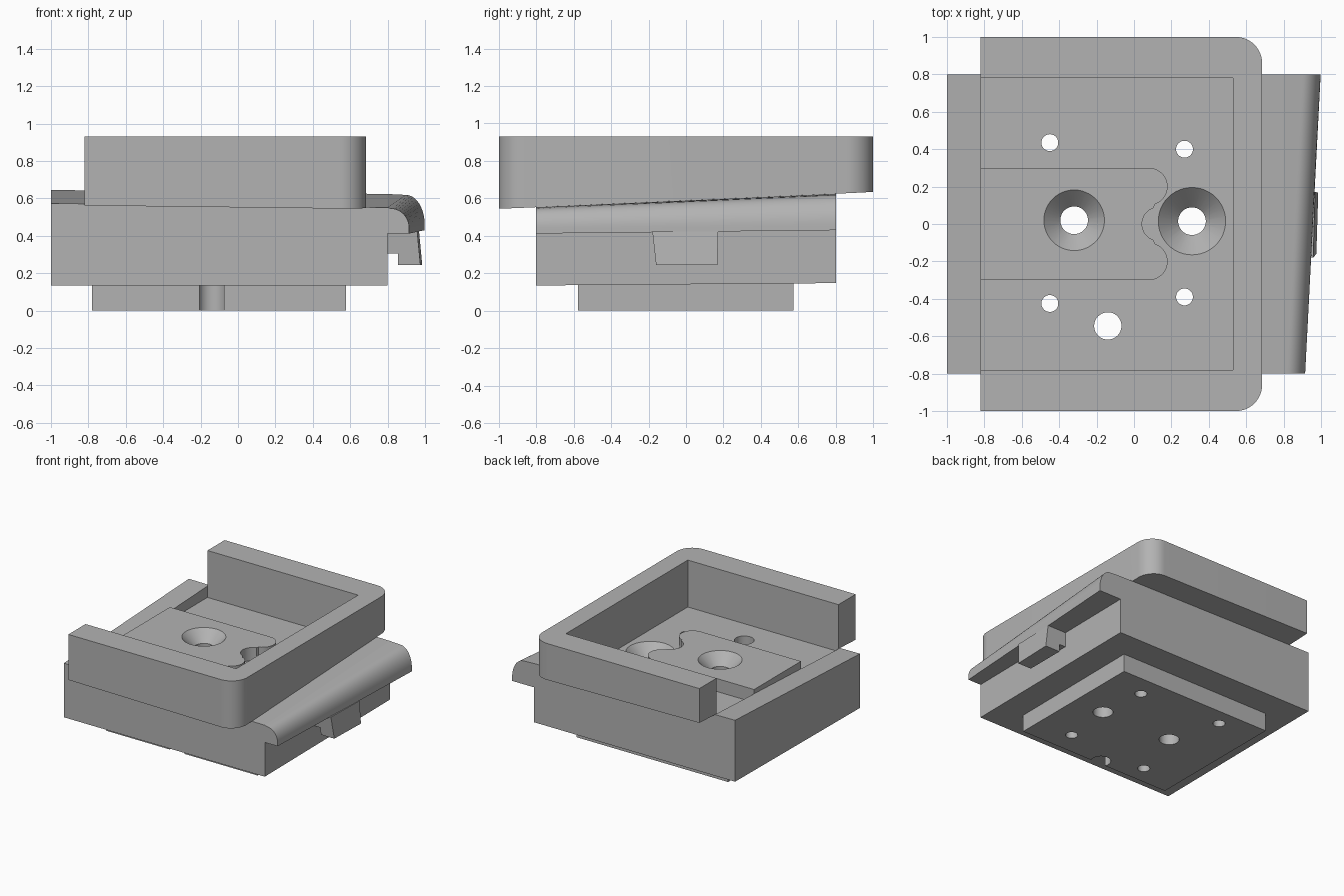
import bpy
import bmesh
from math import sin, cos, radians

cube = bpy.data.objects.get("Cube")
if cube:
    bpy.data.objects.remove(cube, do_unlink=True)

grey = bpy.data.materials.new("plain_grey")
grey.use_nodes = True
grey.diffuse_color = (0.45, 0.45, 0.45, 1)
grey.node_tree.nodes["Principled BSDF"].inputs["Base Color"].default_value = grey.diffuse_color


def loft(name, ring_a, ring_b):
    """Closed solid between two matching rings of points."""
    bm = bmesh.new()
    a = [bm.verts.new(p) for p in ring_a]
    b = [bm.verts.new(p) for p in ring_b]
    bm.faces.new(a)
    bm.faces.new(b)
    for i in range(len(a)):
        j = (i + 1) % len(a)
        bm.faces.new((a[i], a[j], b[j], b[i]))
    bmesh.ops.recalc_face_normals(bm, faces=bm.faces)
    mesh = bpy.data.meshes.new(name)
    bm.to_mesh(mesh)
    bm.free()
    mesh.materials.append(grey)
    obj = bpy.data.objects.new(name, mesh)
    bpy.context.collection.objects.link(obj)
    return obj


def prism(name, outline, low, high):
    """Upright prism whose end heights are functions of x and y."""
    return loft(name, [(x, y, low(x, y)) for x, y in outline],
                [(x, y, high(x, y)) for x, y in outline])


def level(z):
    return lambda x, y: z


def slope(x, y):
    return 0.597 + 0.045 * y - 0.012 * x


def underside(x, y):
    return 0.141 + 0.008 * y


def rect(x0, x1, y0, y1):
    return [(x0, y0), (x1, y0), (x1, y1), (x0, y1)]


def arc(cx, cy, rx, ry, start, end, steps=12):
    angles = [radians(start + (end - start) * i / steps) for i in range(steps + 1)]
    return [(cx + rx * cos(t), cy + ry * sin(t)) for t in angles]


def circle(x, y, r):
    return arc(x, y, r, r, 0, 352.5, 47)


def cut(obj, cutters):
    for cutter in cutters:
        mod = obj.modifiers.new("cut", "BOOLEAN")
        mod.operation = "DIFFERENCE"
        mod.solver = "EXACT"
        mod.object = cutter
        bpy.ops.object.select_all(action="DESELECT")
        bpy.context.view_layer.objects.active = obj
        obj.select_set(True)
        bpy.ops.object.modifier_apply(modifier=mod.name)


FLOOR, PAD_TOP, WALL_TOP = 0.55, 0.655, 0.93

# Main block with a sloping top, and the plate below it
block = prism("main_block", rect(-1, 0.8, -0.8, 0.8), underside, slope)
plate = prism("bottom_plate", rect(-0.78, 0.578, -0.577, 0.575), level(0), underside)

# Three-sided wall, open on the right side, with two rounded outer corners
wall_outline = [(-0.82, -1)] + arc(0.545, -0.86, 0.14, 0.14, -90, 0)
wall_outline += arc(0.545, 0.86, 0.14, 0.14, 0, 90) + [(-0.82, 1)]
wall_outline += [(-0.82, 0.78), (0.53, 0.78), (0.53, -0.78), (-0.82, -0.78)]
wall = prism("surrounding_wall", wall_outline, slope, level(WALL_TOP))

# Raised pad with a notched end
half = arc(0.08, 0.2, 0.1, 0.1, 90, -72) + arc(0.133, 0, 0.09, 0.09, 108, 180)
pad_outline = [(-0.82, 0.3)] + half + [(x, -y) for x, y in half[-2::-1]] + [(-0.82, -0.3)]
pad = prism("raised_pad", pad_outline, level(FLOOR - 0.01), level(PAD_TOP))


# Rounded lip that widens and rises toward the back
def lip_ring(y, edge, bottom):
    top = slope(0.8, y)
    r = 0.1
    section = [(0.8, bottom), (0.8, top)]
    section += arc(edge - r, bottom + 0.03, r, top - bottom - 0.035, 90, 0)
    section += [(edge, bottom)]
    return [(x, y, z) for x, z in section]


lip = loft("rounded_lip", lip_ring(-0.8, 0.915, 0.412), lip_ring(0.8, 0.998, 0.43))


# Stepped tab hanging from the lip
def tab_ring(y, flare, reach):
    section = [(0.8, 0.422), (0.8, 0.305), (0.855, 0.305), (0.855, 0.245),
               (0.985 + reach, 0.245), (0.968 + reach, 0.422)]
    return [(x, y + flare * (z - 0.245), z) for x, z in section]


tab = loft("hanging_tab", tab_ring(-0.16, -0.11, -0.01), tab_ring(0.167, 0.03, 0))

# Pocket, straight holes and countersinks
pocket = prism("pocket_cutter", rect(-0.82, 0.53, -0.78, 0.78), level(FLOOR), level(1.2))
holes = [(-0.45, 0.435, 0.045), (0.27, 0.4, 0.045), (-0.45, -0.425, 0.045),
         (0.27, -0.39, 0.045), (-0.14, -0.545, 0.073),
         (-0.32, 0.02, 0.074), (0.31, 0.015, 0.074)]
hole_cutters = [prism("hole_cutter", circle(*h), level(-0.1), level(1.2)) for h in holes]


def countersink(x, y, r, top):
    rise = 0.02
    wide = [(px, py, top + rise) for px, py in circle(x, y, r + rise)]
    tight = [(px, py, top - r + 0.07) for px, py in circle(x, y, 0.07)]
    return loft("countersink_cutter", tight, wide)


sinks = [countersink(-0.32, 0.02, 0.162, PAD_TOP), countersink(0.31, 0.015, 0.18, FLOOR)]

cut(block, [pocket] + hole_cutters + sinks)
cut(plate, hole_cutters)
cut(pad, [hole_cutters[5], sinks[0]])
for cutter in [pocket] + hole_cutters + sinks:
    bpy.data.objects.remove(cutter, do_unlink=True)

# Smooth the round surfaces, keep the edges sharp
bpy.ops.object.select_all(action="DESELECT")
for obj in (block, plate, wall, pad, lip, tab):
    obj.select_set(True)
bpy.context.view_layer.objects.active = block
bpy.ops.object.shade_smooth_by_angle(angle=radians(30))
